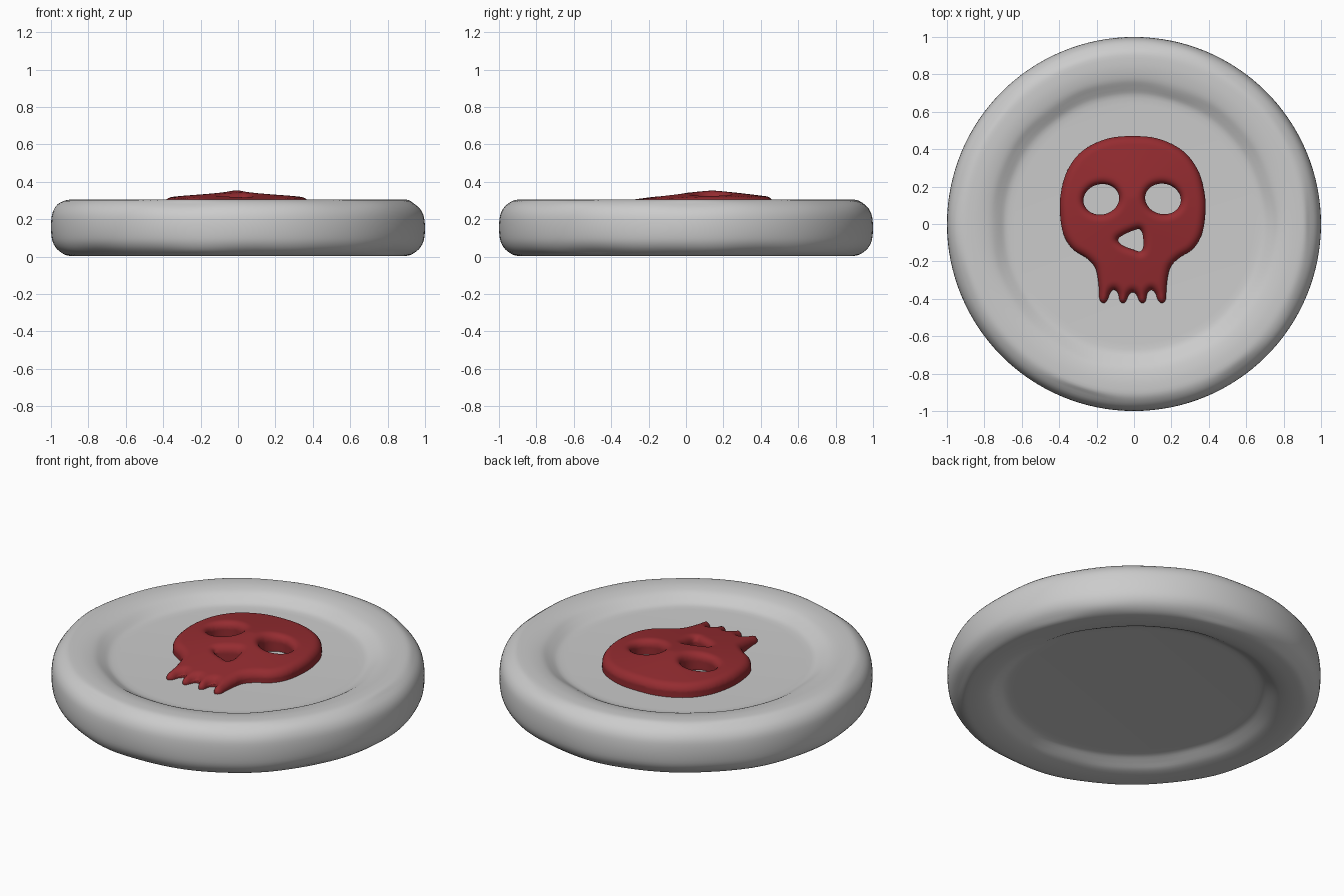
import bpy, bmesh
from math import sin, cos, tau, sqrt, hypot
from mathutils import kdtree

if "Cube" in bpy.data.objects:
    bpy.data.objects.remove(bpy.data.objects["Cube"])


def smooth_path(pts, closed=True, steps=6):
    """Catmull-Rom curve through 2D points."""
    n, out = len(pts), []
    for i in range(n if closed else n - 1):
        get = (lambda k: pts[k % n]) if closed else (lambda k: pts[min(max(k, 0), n - 1)])
        a, b, c, d = (get(i + k) for k in (-1, 0, 1, 2))
        for s in range(steps):
            t = s / steps
            out.append(tuple(0.5 * (2 * b[k] + (c[k] - a[k]) * t
                       + (2 * a[k] - 5 * b[k] + 4 * c[k] - d[k]) * t * t
                       + (3 * b[k] - a[k] - 3 * c[k] + d[k]) * t ** 3) for k in (0, 1)))
    return out if closed else out + [pts[-1]]


def activate(ob):
    bpy.ops.object.select_all(action='DESELECT')
    ob.select_set(True)
    bpy.context.view_layer.objects.active = ob


# Stone disc: mirrored profile with a raised rim on both faces
MID = 0.154
half = [(0.64, 0.245), (0.69, 0.25), (0.73, 0.27), (0.77, 0.291), (0.82, 0.302), (0.87, 0.305),
        (0.92, 0.301), (0.965, 0.28), (0.99, 0.24), (0.999, 0.19)]
profile = half + [(r, 2 * MID - z) for r, z in reversed(half)]
profile = smooth_path(profile, closed=False, steps=3)
SEG = 128


def wobble(a, phase):
    return (sin(3 * a + phase) + sin(7 * a + 2 * phase) + 0.7 * sin(13 * a + phase)) / 2.7


bm = bmesh.new()
rings = []
for r, z in profile:
    ring = []
    for i in range(SEG):
        a = tau * i / SEG
        # worn, uneven corners and recess edges
        corner = max(0, 1 - abs(r - 0.96) / 0.05) * min(1, abs(z - MID) / 0.12)
        inner = max(0, 1 - abs(r - 0.74) / 0.08)
        w = wobble(a, 1.0 if z > MID else 2.6)
        rr = r - 0.012 * corner * (1 + w) + 0.008 * inner * w
        ring.append(bm.verts.new((rr * cos(a), rr * sin(a), z)))
    rings.append(ring)
for lo, hi in zip(rings, rings[1:]):
    for i in range(SEG):
        j = (i + 1) % SEG
        bm.faces.new((lo[i], lo[j], hi[j], hi[i]))
bm.faces.new(rings[0])
bm.faces.new(rings[-1])
bmesh.ops.recalc_face_normals(bm, faces=bm.faces)
me = bpy.data.meshes.new("stone_disc")
bm.to_mesh(me)
bm.free()
disc = bpy.data.objects.new("stone_disc", me)
bpy.context.collection.objects.link(disc)
activate(disc)
bpy.ops.object.shade_smooth()

# Skull emblem: outline with teeth, eye holes and nose hole
right = [(0, 0.47), (0.14, 0.455), (0.27, 0.39), (0.35, 0.285), (0.385, 0.16), (0.388, 0.05),
         (0.368, -0.06), (0.32, -0.135), (0.25, -0.18), (0.205, -0.225), (0.188, -0.28),
         (0.18, -0.35), (0.177, -0.405), (0.155, -0.424), (0.134, -0.405), (0.122, -0.37),
         (0.1, -0.35), (0.078, -0.37), (0.07, -0.41), (0.052, -0.425), (0.034, -0.41),
         (0.022, -0.38), (0, -0.362)]
CX = -0.007
outline = right + [(-x, y) for x, y in reversed(right[1:-1])]
loops = [smooth_path([(x + CX, y) for x, y in outline])]
for ex, ey in ((-0.175, 0.132), (0.155, 0.134)):
    loops.append([(ex + 0.096 * cos(tau * i / 40),
                   ey + 0.082 * sin(tau * i / 40) - 0.006 * cos(tau * i / 40) * (1 if ex > 0 else -1))
                  for i in range(40)])
loops.append(smooth_path([(-0.088, -0.085), (-0.06, -0.06), (0.0, -0.033), (0.032, -0.028),
                          (0.047, -0.06), (0.05, -0.12), (0.035, -0.148), (0.0, -0.138),
                          (-0.06, -0.115)]))

cu = bpy.data.curves.new("skull_emblem", 'CURVE')
cu.dimensions, cu.fill_mode, cu.extrude = '2D', 'BOTH', 0.05
for lp in loops:
    sp = cu.splines.new('POLY')
    sp.points.add(len(lp) - 1)
    for p, (x, y) in zip(sp.points, lp):
        p.co = (x, y, 0, 1)
    sp.use_cyclic_u = True
skull = bpy.data.objects.new("skull_emblem", cu)
bpy.context.collection.objects.link(skull)
activate(skull)
bpy.ops.object.convert(target='MESH')
skull = bpy.context.object
bm = bmesh.new()
bm.from_mesh(skull.data)
bmesh.ops.remove_doubles(bm, verts=bm.verts, dist=1e-5)
bmesh.ops.recalc_face_normals(bm, faces=bm.faces)
bm.to_mesh(skull.data)
bm.free()
rm = skull.modifiers.new("remesh", 'REMESH')
rm.mode, rm.voxel_size = 'VOXEL', 0.009
sm = skull.modifiers.new("smooth", 'SMOOTH')
sm.factor, sm.iterations = 0.5, 3
bpy.ops.object.convert(target='MESH')
skull = bpy.context.object

# Dome the top and round it off towards every edge
edge = []
for lp in loops:
    for (x0, y0), (x1, y1) in zip(lp, lp[1:] + lp[:1]):
        edge += [(x0 + (x1 - x0) * k / 8, y0 + (y1 - y0) * k / 8, 0) for k in range(8)]
tree = kdtree.KDTree(len(edge))
for i, p in enumerate(edge):
    tree.insert(p, i)
tree.balance()
BASE, ROUND = 0.235, 0.045
for v in skull.data.vertices:
    x, y, z = v.co
    d = tree.find((x, y, 0))[2]
    q = min(hypot((x - CX) / 0.36, (y - 0.14) / 0.33), 1.7)
    s = 1 - min(d / ROUND, 1)
    top = 0.353 - 0.036 * q ** 1.2 - 0.035 * (1 - sqrt(max(0, 1 - s * s)))
    t = min(max((z + 0.05) / 0.1, 0), 1)
    v.co.z = BASE + t * (top - BASE)
activate(skull)
bpy.ops.object.shade_smooth()
mat = bpy.data.materials.new("emblem_red")
mat.diffuse_color = (0.3, 0.025, 0.03, 1)
mat.use_nodes = True
mat.node_tree.nodes["Principled BSDF"].inputs["Base Color"].default_value = mat.diffuse_color
skull.data.materials.clear()
skull.data.materials.append(mat)
